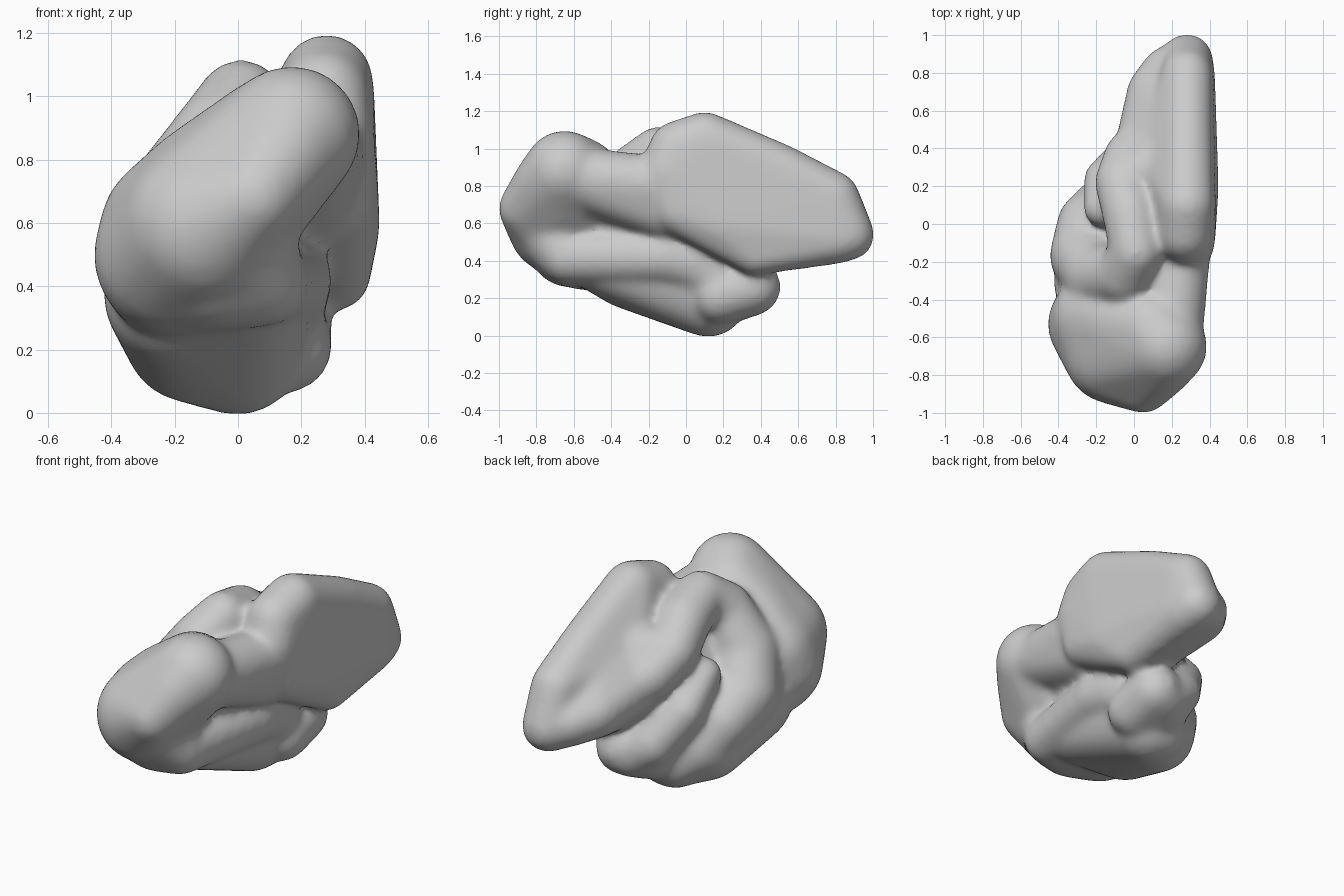
import bpy, bmesh
from mathutils import Matrix

cube = bpy.data.objects.get("Cube")
if cube:
    bpy.data.objects.remove(cube, do_unlink=True)

grey = bpy.data.materials.new("soft_grey")
grey.use_nodes = True
tone = (0.6, 0.6, 0.6, 1)
grey.diffuse_color = tone
grey.node_tree.nodes["Principled BSDF"].inputs["Base Color"].default_value = tone

bm = bmesh.new()
GROW = 0.009  # makes up for the shrinkage of the softening


def lobe(*balls):
    """Rounded solid: convex hull wrapped around balls (x, y, z, radius)."""
    part = bmesh.new()
    for x, y, z, r in balls:
        bmesh.ops.create_icosphere(part, subdivisions=3, radius=r + GROW,
                                   matrix=Matrix.Translation((x, y, z)))
    hull = bmesh.ops.convex_hull(part, input=part.verts)
    inner = {v for v in part.verts if not v.link_faces}
    inner |= {g for g in hull["geom_interior"] if isinstance(g, bmesh.types.BMVert)}
    bmesh.ops.delete(part, geom=list(inner), context="VERTS")
    bmesh.ops.recalc_face_normals(part, faces=part.faces)
    mesh = bpy.data.meshes.new("part")
    part.to_mesh(mesh)
    part.free()
    bm.from_mesh(mesh)
    bpy.data.meshes.remove(mesh)


def fold(*balls):
    """Winding rounded ridge that passes through the balls."""
    for a, b in zip(balls, balls[1:]):
        lobe(a, b)


# Front lobe: broad upper cap and rounded lower left cheek
lobe((.17, -.65, .88, .21), (.05, -.86, .68, .135), (-.2, -.5, .58, .23),
     (-.2, -.53, .5, .25), (-.11, -.69, .59, .255), (-.1, -.52, .71, .2),
     (.1, -.56, .85, .2), (.14, -.74, .82, .17))
lobe((-.25, -.5, .43, .17), (-.07, -.64, .45, .18), (.07, -.63, .42, .14),
     (-.06, -.73, .6, .21), (-.2, -.53, .5, .25))
# Back body with the flat side
lobe((.28, .1, 1.05, .14), (.27, -.05, 1.0, .14), (.28, -.1, .88, .14),
     (.3, -.05, .67, .12), (.33, .2, .58, .11), (.31, .37, .43, .1),
     (.29, .8, .52, .13), (.28, .87, .54, .13), (.28, .79, .74, .13),
     (.28, .5, .89, .13), (.17, .35, .76, .17), (.17, .2, .78, .15))
# Tail bulge and inner slope
lobe((.1, .7, .6, .13), (.17, .81, .57, .12), (.22, .5, .8, .13),
     (.05, .38, .68, .15), (.2, .3, .5, .14), (.28, .86, .54, .13))
lobe((.05, .36, .7, .16), (-.04, .24, .82, .12), (.18, .34, .8, .16))
# Core and the bridge behind the front lobe
lobe((.03, -.42, .72, .17), (.1, -.1, .7, .18), (0, -.1, .5, .2),
     (0, -.3, .48, .18), (.05, .2, .5, .18))
lobe((.2, -.56, .84, .16), (.25, -.12, .8, .15), (.17, -.35, .74, .15),
     (.22, -.1, .66, .14))
# Underside
lobe((-.19, -.3, .38, .23), (-.15, .02, .24, .2), (0, .12, .2, .2),
     (.02, -.45, .4, .17), (.05, .15, .35, .2))
# Hooked fold from the crest down to the underside
fold((-.02, .36, .72, .13), (-.07, .22, .82, .13), (-.02, .05, .92, .14),
     (.01, -.15, .98, .13), (-.05, -.27, .87, .15), (-.19, -.28, .66, .17),
     (-.26, -.17, .48, .18), (-.24, 0, .38, .16), (-.16, .08, .25, .16),
     (-.04, .15, .16, .15))
# Narrow fold tucked behind it
fold((-.17, .08, .66, .09), (-.15, .23, .5, .11), (-.03, .34, .32, .12),
     (.1, .35, .24, .13))
# Low fold and knob on the flat side
fold((.07, -.62, .42, .14), (.11, -.35, .42, .14), (.15, -.1, .42, .14),
     (.14, .05, .38, .14), (.12, .2, .28, .14))
lobe((.15, .18, .21, .14), (.15, .36, .26, .14), (.05, .28, .26, .17))

# Fuse everything into one soft skin
skin = bpy.data.meshes.new("folded_body")
bm.to_mesh(skin)
bm.free()
skin.materials.append(grey)
body = bpy.data.objects.new("folded_body", skin)
bpy.context.scene.collection.objects.link(body)
remesh = body.modifiers.new("fuse", "REMESH")
remesh.mode = "VOXEL"
remesh.voxel_size = 0.018
remesh.use_smooth_shade = True
soften = body.modifiers.new("soften", "SMOOTH")
soften.factor = 0.5
soften.iterations = 24
